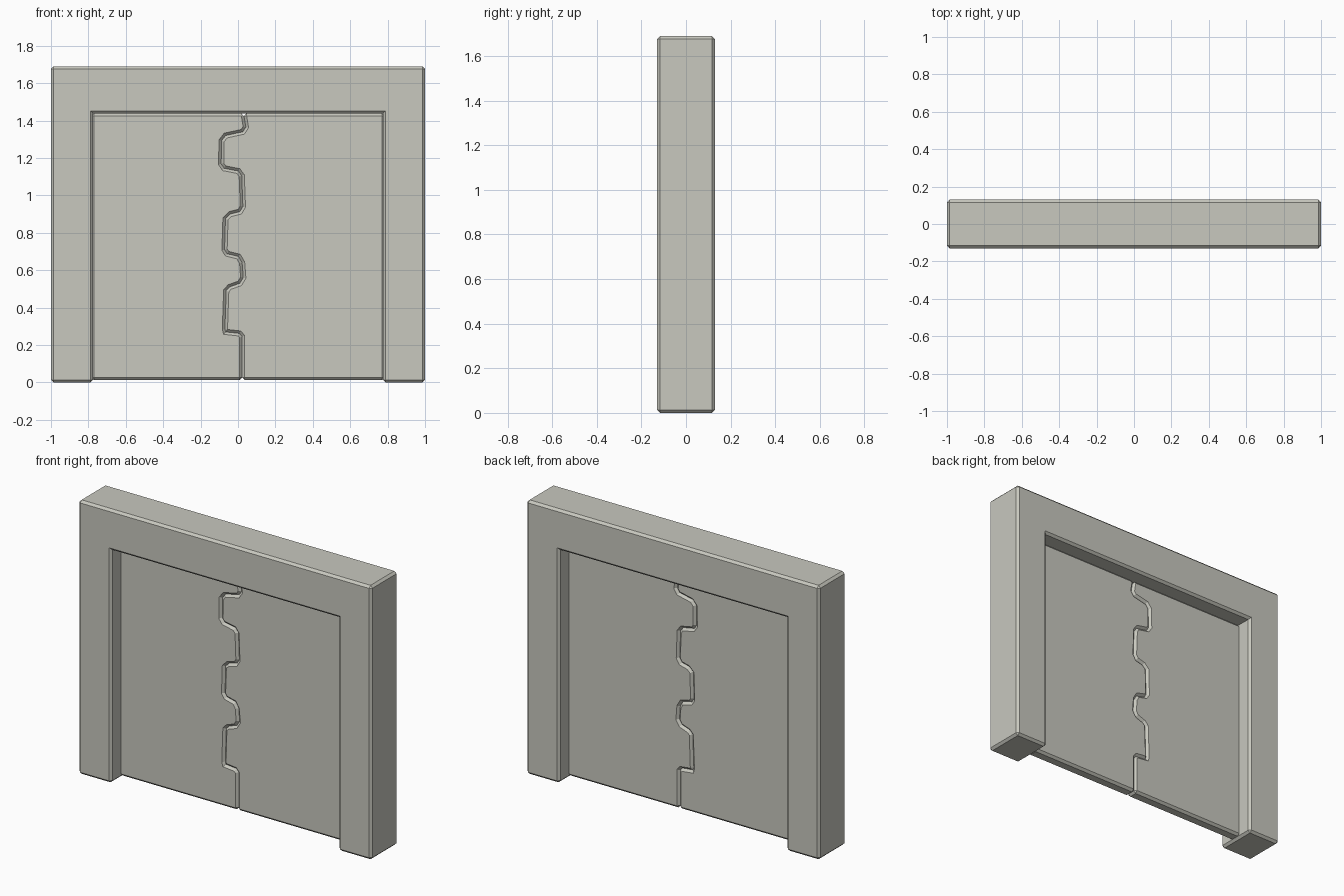
import bpy, bmesh, math

if "Cube" in bpy.data.objects:
    bpy.data.objects.remove(bpy.data.objects["Cube"])

stone = bpy.data.materials.new("pale grey stone")
stone.diffuse_color = (0.58, 0.58, 0.52, 1)
stone.use_nodes = True
stone.node_tree.nodes["Principled BSDF"].inputs["Base Color"].default_value = stone.diffuse_color


def slab(name, outline, half_depth, bevel):
    """Extrude an (x, z) outline along y and chamfer its rims and square corners."""
    bm = bmesh.new()
    front = bm.faces.new([bm.verts.new((x, -half_depth, z)) for x, z in outline])
    moved = bmesh.ops.extrude_face_region(bm, geom=[front], use_keep_orig=True)["geom"]
    for v in moved:
        if isinstance(v, bmesh.types.BMVert):
            v.co.y = half_depth
    bmesh.ops.recalc_face_normals(bm, faces=bm.faces)
    bm.normal_update()
    sharp = [e for e in bm.edges if e.is_convex and e.calc_face_angle() > math.radians(75)]
    bmesh.ops.bevel(bm, geom=sharp, offset=bevel, segments=1, affect='EDGES',
                    profile=0.5, clamp_overlap=True)
    bmesh.ops.recalc_face_normals(bm, faces=bm.faces)
    mesh = bpy.data.meshes.new(name)
    bm.to_mesh(mesh)
    bm.free()
    mesh.materials.append(stone)
    obj = bpy.data.objects.new(name, mesh)
    bpy.context.collection.objects.link(obj)
    return obj


# Door frame: two posts and a lintel
W, H, OPEN_W, OPEN_H = 1.0, 1.69, 0.775, 1.438
slab("door_frame", [(-W, 0), (-OPEN_W, 0), (-OPEN_W, OPEN_H), (OPEN_W, OPEN_H),
                    (OPEN_W, 0), (W, 0), (W, H), (-W, H)], 0.13, 0.014)

# Interlocking seam shared by both door leaves, bottom to top
seam = [(0.022, 0.012), (0.022, 0.245), (0.008, 0.262), (-0.066, 0.270),
        (-0.070, 0.285), (-0.063, 0.49), (-0.045, 0.51), (0.010, 0.53),
        (0.028, 0.56), (0.022, 0.64), (0.003, 0.673), (-0.058, 0.688),
        (-0.072, 0.71), (-0.067, 0.875), (-0.042, 0.90), (0.010, 0.913),
        (0.026, 0.94), (0.020, 1.105), (0.002, 1.130), (-0.074, 1.145),
        (-0.090, 1.168), (-0.088, 1.292), (-0.066, 1.320), (0.026, 1.340),
        (0.042, 1.365), (0.030, 1.438)]

# Door leaves, tucked slightly into the posts
for name, side in (("left_door", -0.785), ("right_door", 0.785)):
    slab(name, seam + [(side, 1.438), (side, 0.012)], 0.038, 0.014)
